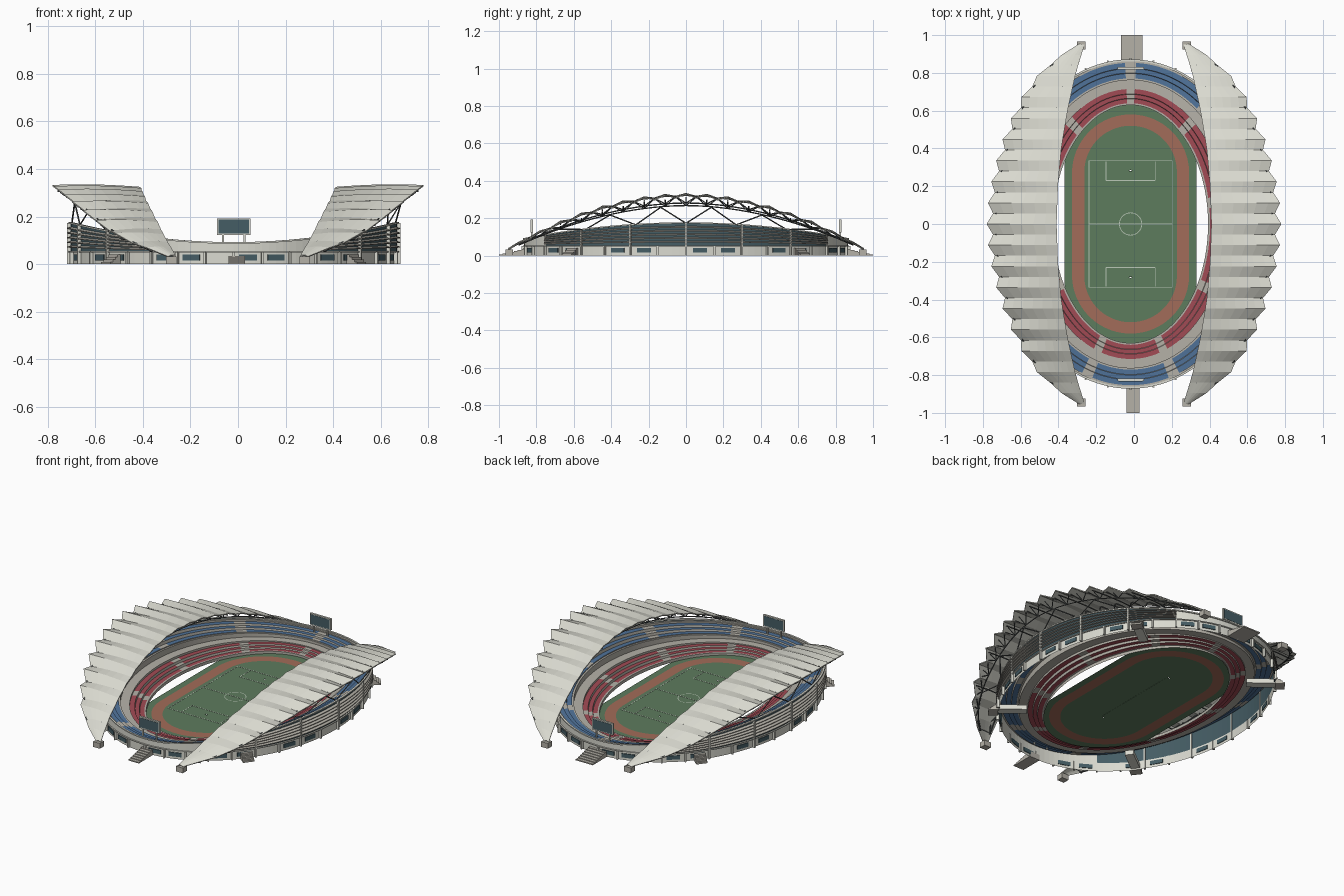
import bpy, bmesh, math
from mathutils import Matrix, Vector

if "Cube" in bpy.data.objects:
    bpy.data.objects.remove(bpy.data.objects["Cube"])

CX, N = -0.018, 144


def mat(name, r, g, b):
    m = bpy.data.materials.new(name)
    m.diffuse_color = (r, g, b, 1)
    m.use_nodes = True
    m.node_tree.nodes["Principled BSDF"].inputs["Base Color"].default_value = m.diffuse_color
    return m


CREAM = mat("cream", .70, .70, .63)
CONC = mat("concrete", .46, .44, .39)
RED = mat("red_seat", .36, .07, .09)
BLUE = mat("blue_seat", .08, .17, .32)
GREEN = mat("grass", .11, .20, .11)
TRACK = mat("track", .36, .15, .10)
GLASS = mat("glass", .06, .11, .13)
STEEL = mat("steel", .10, .11, .11)
WHITE = mat("line_white", .5, .58, .48)


def mesh(name, verts, faces, mats, idx=None):
    me = bpy.data.meshes.new(name)
    me.from_pydata(verts, [], faces)
    for m in mats:
        me.materials.append(m)
    if idx:
        me.polygons.foreach_set("material_index", idx)
    ob = bpy.data.objects.new(name, me)
    bpy.context.collection.objects.link(ob)
    return ob


def loft(name, rings, mats, pick=None, closed=True, keep=None):
    """Skin a list of equally long point rows; pick(row, col) gives the material slot."""
    n = len(rings[0])
    verts = [p for r in rings for p in r]
    faces, idx = [], []
    for j in range(len(rings) - 1):
        for i in range(n if closed else n - 1):
            if keep and not keep(j, i):
                continue
            k = (i + 1) % n
            faces.append((j*n + i, j*n + k, (j+1)*n + k, (j+1)*n + i))
            idx.append(pick(j, i) if pick else 0)
    return mesh(name, verts, faces, mats, idx)


def boxes(name, items, m):
    """Items are (centre, size, z rotation)."""
    bm = bmesh.new()
    for c, s, rot in items:
        M = Matrix.Translation(c) @ Matrix.Rotation(rot, 4, 'Z') @ Matrix.Diagonal((*s, 1))
        bmesh.ops.create_cube(bm, size=1, matrix=M)
    ob = mesh(name, [], [], [m])
    bm.to_mesh(ob.data)
    bm.free()
    return ob


def tubes(name, lines, r, m):
    cu = bpy.data.curves.new(name, 'CURVE')
    cu.dimensions, cu.bevel_depth, cu.bevel_resolution = '3D', r, 0
    for pts in lines:
        sp = cu.splines.new('POLY')
        sp.points.add(len(pts) - 1)
        for q, p in zip(sp.points, pts):
            q.co = (*p, 1)
    cu.materials.append(m)
    bpy.context.collection.objects.link(bpy.data.objects.new(name, cu))


ANG = [2*math.pi*i/N for i in range(N)]


def rim(a):
    return .088 + .085*math.cos(a)**2


def ell(a, t, z):
    return (CX + (.41 + .275*t)*math.cos(a), (.63 + .235*t)*math.sin(a), z)


def ring(t, zf):
    return [ell(a, t, zf(a)) for a in ANG]


# Pitch with running track
def oval(r, s):
    return [(CX + r*math.cos(a), r*math.sin(a) + math.copysign(s, math.sin(a + 1e-6)), .012) for a in ANG]


edge = [(CX + max(-.35, min(.35, .41*math.cos(a))), .635*math.sin(a), .012) for a in ANG]
centre = [(CX, .27*math.copysign(1, math.sin(a + 1e-6)), .012) for a in ANG]
loft("pitch", [edge, oval(.31, .27), oval(.245, .275), oval(.01, .275)], [GREEN, TRACK],
     lambda j, i: 1 if j == 1 else 0)
boxes("pitch_centre", [((CX, 0, .0115), (.03, .56, .001), 0)], GREEN)

# Field markings
w = .004
marks = [((CX, 0, .013), (.44, w, .001), 0)]
for s in (-1, 1):
    marks += [((CX, s*.335, .013), (.44, w, .001), 0), ((CX + s*.22, 0, .013), (w, .67, .001), 0),
              ((CX, s*.23, .013), (.26, w, .001), 0)]
    marks += [((CX + q*.13, s*.28, .013), (w, .1, .001), 0) for q in (-1, 1)]
boxes("field_markings", marks, WHITE)
loft("centre_circle", [[(CX + r*math.cos(a), r*math.sin(a), .0135) for a in ANG] for r in (.057, .061)], [WHITE])

# Stepped seating bowl: t0, t1, height fraction, material slot
STEPS = [(0, .04, .06, 0), (.04, .14, .05, 1), (.15, .24, .15, 1), (.25, .36, .25, 1), (.36, .56, .34, 0),
         (.56, .60, .58, 0), (.60, .71, .62, 2), (.72, .82, .74, 2), (.83, .95, .86, 2), (.95, 1, .96, 0)]
rows, slots = [ring(0, lambda a: .012)], [0]
for t0, t1, f, c in STEPS:
    zf = lambda a, f=f: .022 + (rim(a) - .022)*f
    rows += [ring(t0, zf), ring(t1, zf)]
    slots += [c, 0]


def seat_slot(j, i):
    return 0 if (i - 36) % 16 in (0, 15) else slots[j]


loft("seating_bowl", rows, [CONC, RED, BLUE], seat_slot)

# Outer facade: solid base, glazed long sides, solid ends
def on_side(i):
    return abs(math.sin(ANG[i] + math.pi/N)) < .86


loft("facade", [ring(1, lambda a: 0), ring(1, lambda a: .052), ring(1, rim)], [CREAM, GLASS],
     lambda j, i: 1 if j == 1 and on_side(i) else 0)
loft("rim_cap", [ring(.985, rim), ring(.985, lambda a: rim(a) + .005), ring(1.03, lambda a: rim(a) + .005),
                 ring(1.03, lambda a: rim(a) - .002), ring(1, lambda a: rim(a) - .002)], [CREAM])
loft("base_ledge", [ring(1, lambda a: .050), ring(1.03, lambda a: .050), ring(1.03, lambda a: .055),
                    ring(1, lambda a: .055)], [CREAM])
for k in range(1, 6):
    lv = lambda d: (lambda a: .055 + (rim(a) - .055)*k/6 + d)
    loft(f"louvre_{k}", [ring(1, lv(.004)), ring(1.055, lv(-.001)), ring(1.055, lv(-.005)), ring(1, lv(-.003))],
         [CONC], keep=lambda j, i: on_side(i))


def tangent(a):
    return math.atan2(.865*math.cos(a), -.685*math.sin(a))


# Ground floor windows and facade columns
wins, cols = [], []
for i in range(36):
    a = 2*math.pi*(i + .5)/36
    if i % 3 != 2:
        wins.append((ell(a, 1.0, .028), (.075, .008, .024), tangent(a)))
    b = 2*math.pi*i/36
    h = rim(b) if abs(math.sin(b)) < .86 and i % 2 == 0 else .052
    cols.append((ell(b, 1.02, h/2), (.009, .018, h), tangent(b)))
boxes("ground_windows", wins, GLASS)
boxes("facade_columns", cols, CREAM)

# Corner entrance tunnels with outside steps
tun, steps = [], []
for a0 in (44, 136, 224, 316):
    a = math.radians(a0)
    r = tangent(a)
    tun.append((ell(a, .72, .022), (.05, .17, .028), r))
    for k in range(4):
        steps.append((ell(a, 1.04 + k*.05, .020 - k*.005), (.065, .016, .040 - k*.01), r))
boxes("corner_tunnels", tun, CREAM)

# End stairs
for s, x, wd in ((-1, -.005, .07), (1, -.0125, .115)):
    for k in range(7):
        h = .034 - k*.0045
        steps.append(((x, s*(.87 + k*.02), h/2), (wd, .02, h), 0))
boxes("entrance_steps", steps, CONC)

# Scoreboards
for s in (-1, 1):
    y = s*.825
    boxes("scoreboard_frame", [((CX, y, .158), (.14, .012, .07), 0)] +
          [((CX + q*.045, y, .1), (.007, .008, .08), 0) for q in (-1, 1)], CREAM)
    boxes("scoreboard_screen", [((CX, y, .158), (.128, .015, .058), 0)], GLASS)


# Pleated crescent roofs
def interp(tab, v):
    for (a, p), (b, q) in zip(tab, tab[1:]):
        if v <= b:
            return p + (q - p)*(v - a)/(b - a)
    return tab[-1][1]


OUT = [(0, .765), (.15, .755), (.3, .725), (.45, .68), (.6, .62), (.72, .555), (.82, .475), (.9, .37), (.95, .295)]
INN = [(0, .41), (.2, .403), (.4, .385), (.6, .352), (.8, .308), (.95, .262)]


def roof(y, u, fold=0):
    v = abs(y)
    f = fold*min(1, (1 - v)*3)
    xi, xo = interp(INN, v), interp(OUT, v) + .015*f
    z = .319 - .316*v**1.9 + f*(.003 + .008*u) + .006*math.sin(math.pi*u)
    return Vector((xi + (xo - xi)*u, y, z))


M = 34
YS = [-.95 + 1.9*i/M for i in range(M + 1)]
for s, side in ((1, "right"), (-1, "left")):
    flip = lambda p: (s*p.x, p.y, p.z)
    fold = lambda i: 1 if i % 2 else -1
    pan = loft(f"{side}_roof", [[flip(roof(y, k/6, fold(i))) for k in range(7)] for i, y in enumerate(YS)],
               [CREAM], closed=False)
    md = pan.modifiers.new("thickness", 'SOLIDIFY')
    md.thickness, md.offset = .006, 0
    # Roof trusses: chords, zigzag webs, cross ribs and struts down to the rim
    lines = []
    def low(y, u, d):
        return roof(y, u) - Vector((0, 0, d*max(.1, 1 - abs(y)**2)))
    inside = YS[1:-1]
    for u, d in ((.12, .04), (.80, .055)):
        lines.append([flip(low(y, u, d)) for y in inside])
        lines.append([flip(low(y, u + .12, .006) if i % 2 else low(y, u, d)) for i, y in enumerate(inside)])
    for i, y in enumerate(inside):
        if i % 2 == 0:
            lines.append([flip(low(y, .80, .055)), flip(roof(y, .99, -1) - Vector((0, 0, .005)))])
        if i % 4 == 0:
            lines.append([flip(low(y, u, .012)) for u in (.02, .35, .65, .98)])
    for y0 in (-.54, -.27, 0, .27, .54):
        a = math.asin(y0/.865)
        foot = ell(a if s > 0 else math.pi - a, .98, rim(a))
        for q in (-.14, .14):
            lines.append([foot, flip(low(y0 + q, .80, .055))])
    tubes(f"{side}_roof_truss", lines, .0035, STEEL)
    # Tip footings
    boxes(f"{side}_roof_footings", [((s*.28, q*.945, .016), (.045, .04, .032), 0) for q in (-1, 1)], CONC)
